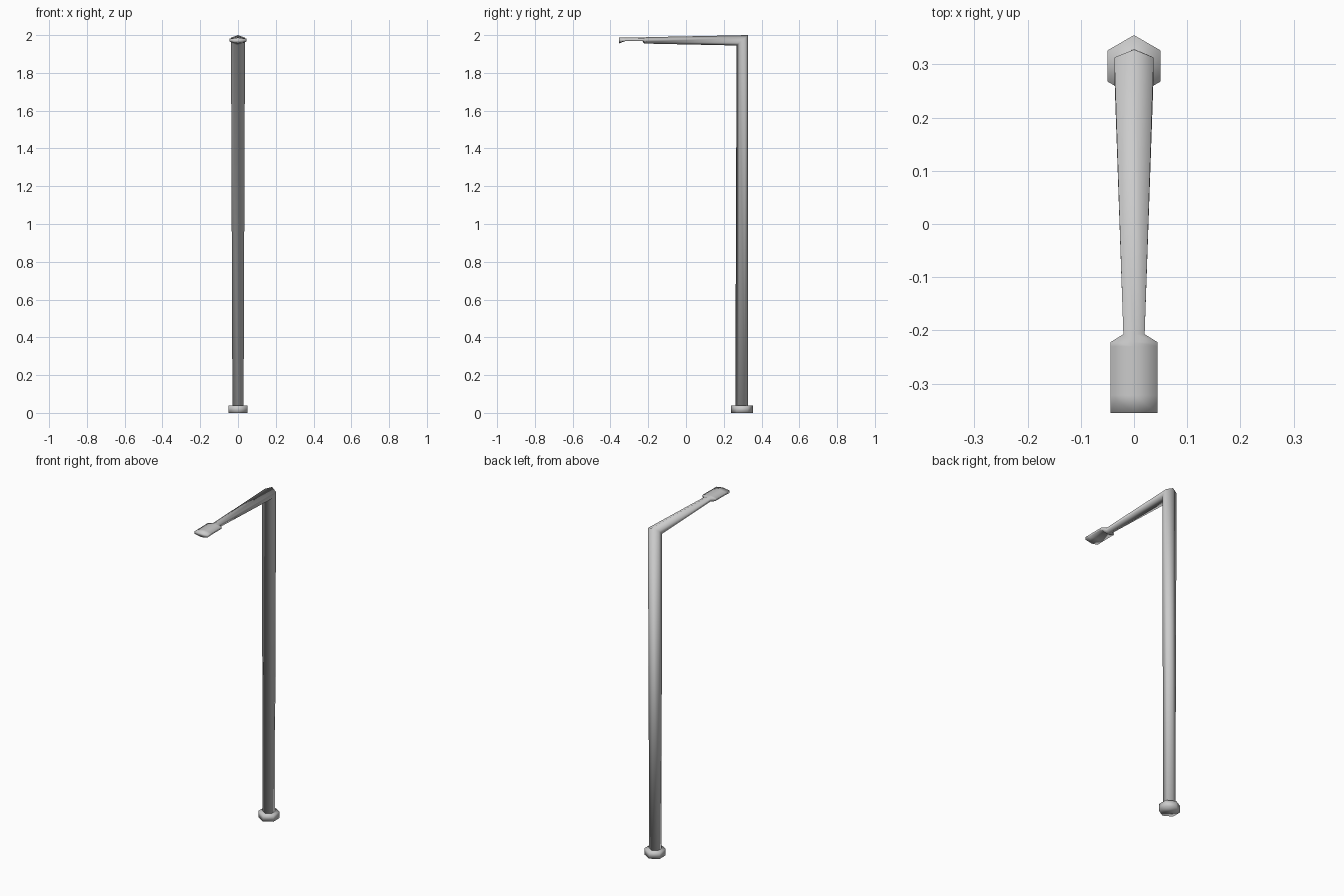
import bpy, bmesh

if "Cube" in bpy.data.objects:
    bpy.data.objects.remove(bpy.data.objects["Cube"])


def loft(name, sections, cap_start=False, cap_end=True):
    """Skin mirrored six-sided rings: (half width, outer apex, outer side, inner side, inner apex) as (y, z)."""
    bm = bmesh.new()
    rings = []
    for w, oa, osd, isd, ia in sections:
        pts = [(0, *oa), (w, *osd), (w, *isd), (0, *ia), (-w, *isd), (-w, *osd)]
        rings.append([bm.verts.new(p) for p in pts])
    for a, b in zip(rings, rings[1:]):
        for i in range(6):
            j = (i + 1) % 6
            bm.faces.new((a[i], a[j], b[j], b[i]))
    if cap_start:
        bm.faces.new(rings[0])
    if cap_end:
        bm.faces.new(rings[-1])
    bmesh.ops.recalc_face_normals(bm, faces=bm.faces)
    mesh = bpy.data.meshes.new(name)
    bm.to_mesh(mesh)
    bm.free()
    for p in mesh.polygons:
        p.use_smooth = True
    ob = bpy.data.objects.new(name, mesh)
    bpy.context.collection.objects.link(ob)
    return ob


def flat_hex(radius, y, z):
    """Regular horizontal hexagon with a point towards the back."""
    return (radius * 0.866, (y + radius, z), (y + radius / 2, z),
            (y - radius / 2, z), (y - radius, z))


def upright(w, y, top, hi, lo, bottom):
    """Upright hexagon across the arm."""
    return (w, (y, top), (y, hi), (y, lo), (y, bottom))


# Foot collar
loft("base_collar", [flat_hex(0.058, 0.297, 0), flat_hex(0.058, 0.297, 0.04)], cap_start=True)

# Post, mitred corner, tapering arm and flared lamp head with hollowed underside
loft("post_arm_and_lamp_head", [
    flat_hex(0.034, 0.295, 0.03),
    (0.037, (0.328, 2.0), (0.313, 1.986), (0.283, 1.959), (0.268, 1.945)),
    upright(0.020, -0.207, 1.989, 1.981, 1.964, 1.955),
    upright(0.044, -0.222, 1.988, 1.981, 1.967, 1.955),
    upright(0.044, -0.230, 1.988, 1.981, 1.968, 1.974),
    upright(0.044, -0.322, 1.987, 1.980, 1.968, 1.974),
    upright(0.044, -0.355, 1.987, 1.980, 1.965, 1.956),
], cap_start=True)
